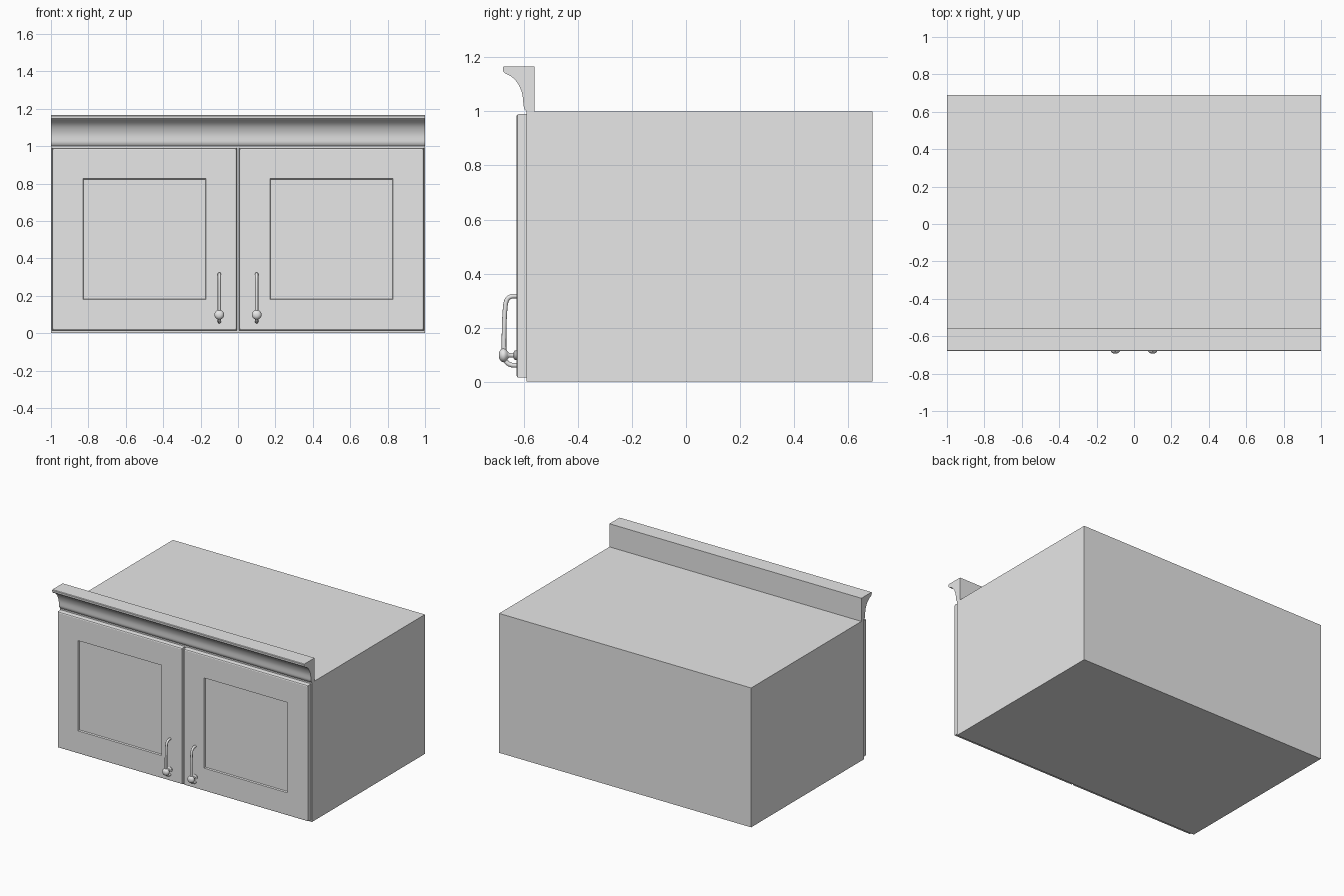
import bpy, math
from math import sin, cos, pi
from mathutils import Vector

cube = bpy.data.objects.get("Cube")
if cube:
    bpy.data.objects.remove(cube, do_unlink=True)

grey = bpy.data.materials.new("light grey")
grey.use_nodes = True
grey.diffuse_color = (0.8, 0.8, 0.8, 1)
grey.node_tree.nodes["Principled BSDF"].inputs["Base Color"].default_value = (0.8, 0.8, 0.8, 1)


def loft(name, rings, angle=30):
    """Skin a list of equal-length closed rings and cap both ends."""
    n = len(rings[0])
    verts = [p for ring in rings for p in ring]
    faces = [tuple(range(n)), tuple(range(len(verts) - n, len(verts)))]
    for k in range(len(rings) - 1):
        for i in range(n):
            j = (i + 1) % n
            faces.append((k * n + i, k * n + j, k * n + n + j, k * n + n + i))
    mesh = bpy.data.meshes.new(name)
    mesh.from_pydata(verts, [], faces)
    obj = bpy.data.objects.new(name, mesh)
    bpy.context.collection.objects.link(obj)
    mesh.materials.append(grey)
    bpy.ops.object.select_all(action='DESELECT')
    obj.select_set(True)
    bpy.context.view_layer.objects.active = obj
    bpy.ops.object.mode_set(mode='EDIT')
    bpy.ops.mesh.select_all(action='SELECT')
    bpy.ops.mesh.normals_make_consistent(inside=False)
    bpy.ops.object.mode_set(mode='OBJECT')
    bpy.ops.object.shade_smooth_by_angle(angle=math.radians(angle))
    return obj


def rect(x0, x1, z0, z1, y, inset=0):
    return [(x0 + inset, y, z0 + inset), (x1 - inset, y, z0 + inset),
            (x1 - inset, y, z1 - inset), (x0 + inset, y, z1 - inset)]


def circle(r, n=20):
    return [(r * cos(2 * pi * i / n), r * sin(2 * pi * i / n)) for i in range(n)]


def smooth_path(points, steps=6):
    """Catmull-Rom curve through the points."""
    p = [Vector(q) for q in points]
    p = [2 * p[0] - p[1]] + p + [2 * p[-1] - p[-2]]
    out = []
    for a, b, c, d in zip(p, p[1:], p[2:], p[3:]):
        for s in range(steps):
            t = s / steps
            out.append(0.5 * (2 * b + (c - a) * t + (2 * a - 5 * b + 4 * c - d) * t * t
                              + (3 * b - a - 3 * c + d) * t ** 3))
    return out + [p[-2]]


# Cabinet box
loft("cabinet_box", [rect(-1, 1, 0, 1, -0.59), rect(-1, 1, 0, 1, 0.69)])

# Crown moulding: cove profile swept across the width
cove = smooth_path([(-0.67, 1.141), (-0.645, 1.128), (-0.622, 1.103), (-0.606, 1.065), (-0.601, 1.02)])
profile = [(-0.56, 1.0), (-0.56, 1.166), (-0.675, 1.166), (-0.678, 1.162), (-0.677, 1.148)]
profile += [tuple(p) for p in cove] + [(-0.597, 1.008), (-0.589, 1.0)]
loft("crown_moulding", [[(x, y, z) for y, z in profile] for x in (-1, 1)], 40)

# Doors with rounded rim and recessed panel, as (inset, y) steps
door_steps = [(0, -0.59), (0, -0.619), (0.002, -0.624), (0.007, -0.627),
              (0.164, -0.627), (0.168, -0.617)]
# Handle bar path in (y, z), and knob radii along y
bar = smooth_path([(-0.622, 0.317), (-0.648, 0.315), (-0.664, 0.3), (-0.67, 0.26), (-0.673, 0.19),
                   (-0.673, 0.11), (-0.668, 0.078), (-0.65, 0.063), (-0.622, 0.06)])
knob = [(0.018, -0.625), (0.018, -0.633), (0.009, -0.639), (0.009, -0.655), (0.016, -0.661),
        (0.024, -0.668), (0.026, -0.676), (0.022, -0.685), (0.012, -0.691), (0.004, -0.692)]

for side, s in (("right", -1), ("left", 1)):
    x0, x1 = sorted((s * 0.006, s * 0.994))
    loft(side + "_door", [rect(x0, x1, 0.015, 0.99, y, d) for d, y in door_steps], 25)

    rings = []
    for i, p in enumerate(bar):
        tangent = (bar[min(i + 1, len(bar) - 1)] - bar[max(i - 1, 0)]).normalized()
        rings.append([(s * 0.1 + u, p.x - tangent.y * v, p.y + tangent.x * v)
                      for u, v in circle(0.0085, 12)])
    loft(side + "_handle_bar", rings, 50)
    loft(side + "_handle_knob", [[(s * 0.1 + u, y, 0.098 + v) for u, v in circle(r)]
                                 for r, y in knob], 50)
